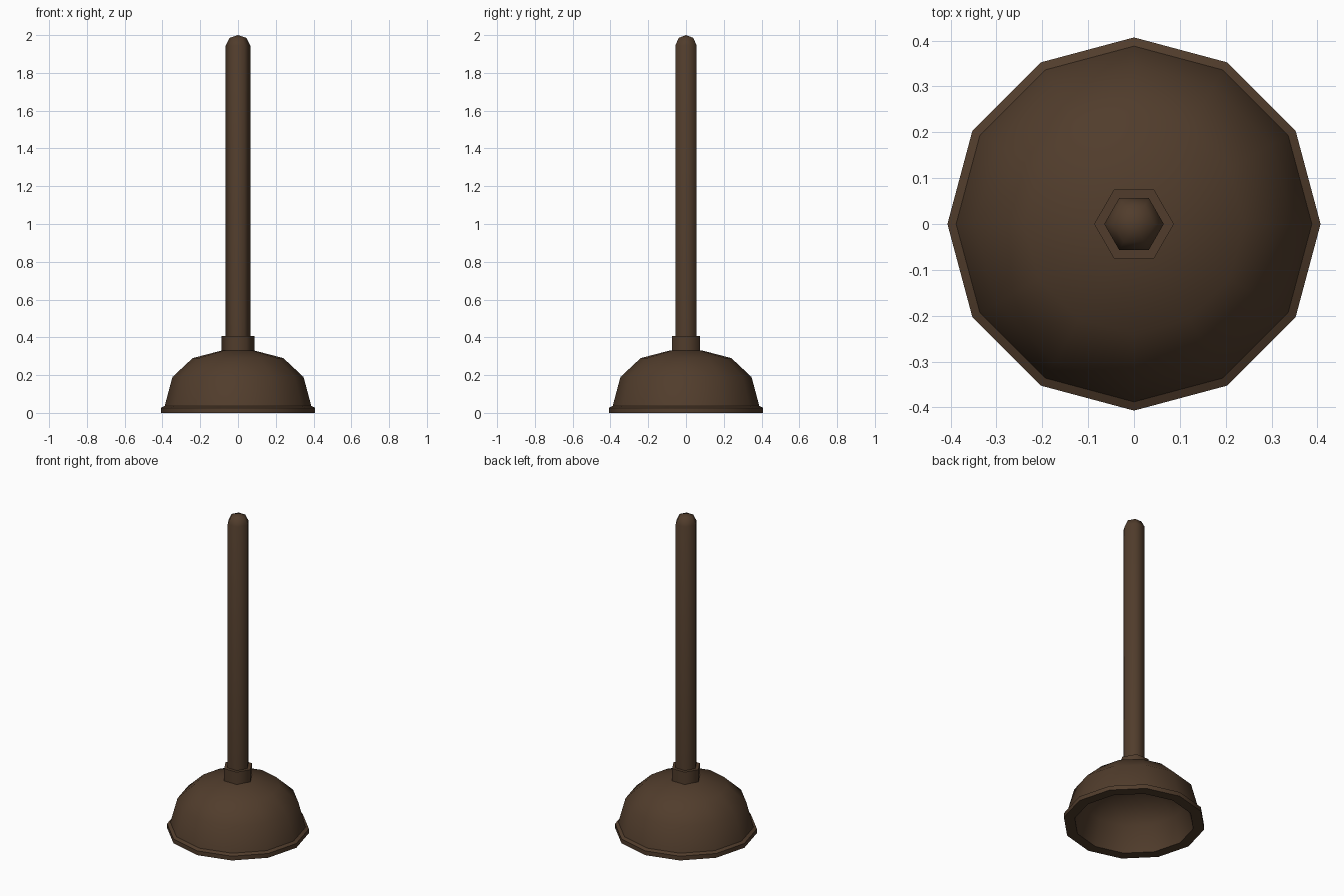
import bpy, bmesh, math

cube = bpy.data.objects.get("Cube")
if cube:
    bpy.data.objects.remove(cube, do_unlink=True)

brown = bpy.data.materials.new("dark brown")
brown.use_nodes = True
colour = (0.082, 0.046, 0.025, 1)
brown.diffuse_color = colour
brown.node_tree.nodes["Principled BSDF"].inputs["Base Color"].default_value = colour


def lathe(name, profile, sides, smooth_angle):
    """Turn a (radius, height) profile around z; radius 0 makes a pole."""
    bm = bmesh.new()
    rings = []
    for r, z in profile:
        count = sides if r else 1
        rings.append([bm.verts.new((r * math.cos(i * math.tau / sides),
                                    r * math.sin(i * math.tau / sides), z))
                      for i in range(count)])
    for a, b in zip(rings, rings[1:]):
        for i in range(sides):
            j = (i + 1) % sides
            corners = [a[i % len(a)], a[j % len(a)], b[j % len(b)], b[i % len(b)]]
            bm.faces.new(list(dict.fromkeys(corners)))
    bmesh.ops.recalc_face_normals(bm, faces=bm.faces)
    mesh = bpy.data.meshes.new(name)
    bm.to_mesh(mesh)
    bm.free()
    mesh.materials.append(brown)
    obj = bpy.data.objects.new(name, mesh)
    bpy.context.collection.objects.link(obj)
    bpy.ops.object.select_all(action='DESELECT')
    obj.select_set(True)
    bpy.context.view_layer.objects.active = obj
    bpy.ops.object.shade_smooth_by_angle(angle=math.radians(smooth_angle))


# Hollow rubber cup: outer dome, lip, then a thick-walled inside
dome = [(0.087, 0.33), (0.24, 0.29), (0.347, 0.19), (0.388, 0.037)]
lip = [(0.407, 0.027), (0.407, 0), (0.344, 0)]
inside = [(0.302, 0.155), (0.205, 0.24), (0.075, 0.272), (0, 0.276)]
lathe("cup", [(0, 0.335)] + dome + lip + inside, 12, 42)

# Six-sided collar where the handle enters the cup
lathe("collar", [(0, 0.31), (0.087, 0.31), (0.087, 0.408), (0, 0.408)], 6, 65)

# Six-sided handle with a rounded tip
lathe("handle", [(0, 0.34), (0.065, 0.34), (0.065, 1.945),
                 (0.045, 1.985), (0, 2.0)], 6, 65)
